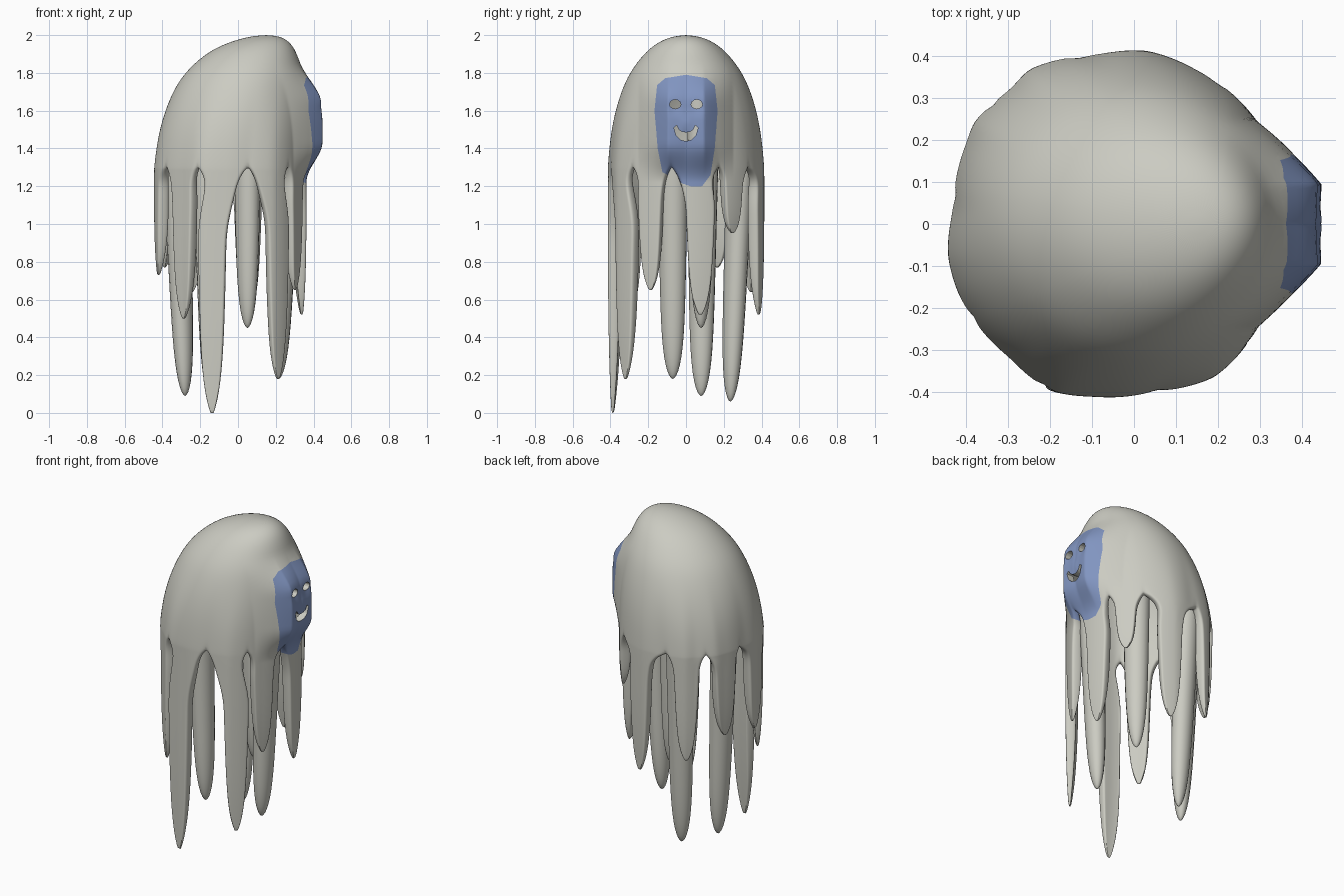
import bpy, bmesh, math
from mathutils import Vector

if "Cube" in bpy.data.objects:
    bpy.data.objects.remove(bpy.data.objects["Cube"])


def material(name, rgb):
    m = bpy.data.materials.new(name)
    m.diffuse_color = (*rgb, 1)
    m.use_nodes = True
    m.node_tree.nodes["Principled BSDF"].inputs["Base Color"].default_value = m.diffuse_color
    return m


CLOTH = material("pale_grey", (0.60, 0.60, 0.54))
FACE = material("face_blue", (0.22, 0.30, 0.53))

# dome profile: z, back x, front x, half depth
PROFILE = [(1.995, 0.08, 0.21, 0.055), (1.98, 0.01, 0.25, 0.11), (1.95, -0.08, 0.285, 0.165),
           (1.9, -0.175, 0.313, 0.225), (1.8, -0.285, 0.347, 0.30), (1.7, -0.345, 0.362, 0.343),
           (1.6, -0.387, 0.367, 0.373), (1.5, -0.416, 0.367, 0.393), (1.4, -0.434, 0.364, 0.405),
           (1.3, -0.445, 0.362, 0.412)]
# uneven folds of the hem: angle, radius factor
FOLDS = [(0, 1), (28, 1.025), (46, 1.02), (63, 1.01), (80, 1.02), (98, 0.985), (120, 1.035), (129, 1.0),
         (145, 1.03), (152, 1.005), (175, 0.97), (190, 1.015), (203, 1.02), (231, 1.0), (248, 1.045),
         (262, 1.01), (283, 0.995), (303, 1.06), (312, 1.05), (330, 1.02), (360, 1)]
# drips: start angle, end angle, tip angle, tip height
DRIPS = [(-11, 25, 11, 0.52), (25, 53, 38, 0.95), (53, 104, 76, 0.52), (104, 137, 121, 0.64),
         (137, 170, 155, 0.77), (170, 213, 192, 0.73), (213, 245, 230, 0.50), (245, 284, 256, 0.0),
         (284, 318, 309, 0.18), (318, 349, 332, 0.65)]
K, ROWS = 8, 16      # columns and rows of one drip


def smooth(a, b, v):
    t = max(0, min(1, (v - a) / (b - a)))
    return t * t * (3 - 2 * t)


def lerp_table(table, v):
    for (a, fa), (b, fb) in zip(table, table[1:]):
        if v <= b:
            return fa + (fb - fa) * (v - a) / (b - a)
    return table[-1][1]


def ring_point(level, deg, z, shrink=1):
    _, back, front, half = level
    a = math.radians(deg)
    cx, rx = (back + front) / 2, (front - back) / 2
    k = shrink * (1 + (lerp_table(FOLDS, deg % 360) - 1) * (1 - smooth(1.3, 1.75, z)))
    return (cx + rx * k * math.cos(a), half * k * math.sin(a), z)


def new_object(name, bm, mats):
    me = bpy.data.meshes.new(name)
    bm.to_mesh(me)
    bm.free()
    for m in mats:
        me.materials.append(m)
    ob = bpy.data.objects.new(name, me)
    bpy.context.collection.objects.link(ob)
    return ob


def activate(ob):
    bpy.ops.object.select_all(action='DESELECT')
    bpy.context.view_layer.objects.active = ob
    ob.select_set(True)


def apply_all(ob):
    activate(ob)
    for m in list(ob.modifiers):
        bpy.ops.object.modifier_apply(modifier=m.name)


def shade(ob):
    activate(ob)
    bpy.ops.object.shade_smooth_by_angle(angle=math.radians(50))


# --- draped shell: dome rings, then one tapering strip per drip
bm = bmesh.new()
angles = [a + (b - a) * i / K for a, b, _, _ in DRIPS for i in range(K)]
N = len(angles)
pole = bm.verts.new((0.15, 0, 2.0))
rings = [[bm.verts.new(ring_point(lv, d, lv[0])) for d in angles] for lv in PROFILE]
thick = [0.75] * (1 + N * len(PROFILE))
for c in range(N):
    bm.faces.new((pole, rings[0][c], rings[0][(c + 1) % N]))
    for up, low in zip(rings, rings[1:]):
        bm.faces.new((up[c], low[c], low[(c + 1) % N], up[(c + 1) % N]))
for n, (a, b, tip_deg, tip_z) in enumerate(DRIPS):
    prev = [rings[-1][(n * K + i) % N] for i in range(K + 1)]
    sector = (b - a) / 2
    h = min(0.70 * sector, 12.5)
    for r in range(1, ROWS + 1):
        t = r / ROWS
        s = t ** 1.5 if t < 0.6 else 1 - (1 - 0.6 ** 1.5) * ((1 - t) / 0.4) ** 1.4
        z = 1.3 + (tip_z - 1.3) * s
        arch = max(0, 1 - (1.3 - z) / 0.14) ** 3              # rounded gap tops
        half = (h + (sector - h) * arch) * (1 - 0.35 * s) * max(0.04, 1 - s ** 7) ** 0.6
        mid = (a + b) / 2 + (tip_deg - (a + b) / 2) * smooth(0, 0.3, s)
        row = [bm.verts.new(ring_point(PROFILE[-1], mid + half * (2 * i / K - 1), z, 1 - 0.04 * s ** 4))
               for i in range(K + 1)]
        thick += [0.75 + 0.3 * smooth(0, 0.2, s) - 0.85 * s ** 4] * (K + 1)
        for i in range(K):
            bm.faces.new((prev[i], row[i], row[i + 1], prev[i + 1]))
        prev = row
shell = new_object("draped_shell", bm, [CLOTH, FACE])
group = shell.vertex_groups.new(name="thickness")
for i, w in enumerate(thick):
    group.add([i], min(1, w), 'REPLACE')
sol = shell.modifiers.new("thickness", 'SOLIDIFY')
sol.thickness, sol.offset, sol.vertex_group = 0.06, -1, "thickness"
sub = shell.modifiers.new("round", 'SUBSURF')
sub.levels = 2
apply_all(shell)

# --- raised face: flat mask with eye sockets and nose
RAISE = [(0, 0.07), (0.095, 0.09), (0.165, 0.046), (0.25, 0)]
for v in shell.data.vertices:
    x, y, z = v.co
    if x > 0.2 and z > 1.1:
        x += lerp_table(RAISE, abs(y)) * smooth(1.22, 1.43, z) * (1 - smooth(1.64, 1.86, z))

        def blob(cy, cz, ry, rz):
            return math.exp(-((y - cy) / ry) ** 2 - ((z - cz) / rz) ** 2)
        x += 0.010 * blob(0, 1.53, 0.03, 0.04)
        x -= 0.012 * (blob(0.057, 1.62, 0.035, 0.03) + blob(-0.057, 1.62, 0.035, 0.03))
        v.co.x = x

# stretch the drips so the longest one reaches the floor
low = min(v.co.z for v in shell.data.vertices)
for v in shell.data.vertices:
    if v.co.z < 1.2:
        v.co.z = 1.2 - (1.2 - v.co.z) * 1.2 / (1.2 - low)

# --- cut the mask outline (y, z) into the surface and colour the inside
MASK = [(0, 1.79), (-0.11, 1.772), (-0.153, 1.735), (-0.167, 1.6), (-0.15, 1.4), (-0.125, 1.275),
        (-0.02, 1.215), (0.03, 1.198), (0.085, 1.2), (0.13, 1.26), (0.152, 1.4), (0.167, 1.6),
        (0.153, 1.735), (0.11, 1.772)]
EDGES = [(Vector((0, *p)), Vector((0, p[1] - q[1], q[0] - p[0])).normalized())
         for p, q in zip(MASK, MASK[1:] + MASK[:1])]          # point and inward normal
bm = bmesh.new()
bm.from_mesh(shell.data)
for co, no in EDGES:
    near = []
    for f in bm.faces:
        c = f.calc_center_median()
        if c.x > 0.2 and abs(c.y) < 0.19 and 1.17 < c.z < 1.82 and all((c - o).dot(m) > -0.02 for o, m in EDGES):
            near.append(f)
    geom = list({e for f in near for e in f.edges}) + list({v for f in near for v in f.verts}) + near
    bmesh.ops.bisect_plane(bm, geom=geom, dist=0.0005, plane_co=co, plane_no=no)
for f in bm.faces:
    c = f.calc_center_median()
    if c.x > 0.2 and all((c - o).dot(m) > 0 for o, m in EDGES):
        f.material_index = 1
bm.to_mesh(shell.data)
bm.free()


# --- eye and mouth openings
def prism(bm, pts):
    a = [bm.verts.new((0.25, y, z)) for y, z in pts]
    b = [bm.verts.new((0.6, y, z)) for y, z in pts]
    n = len(pts)
    bm.faces.new(a)
    bm.faces.new(b)
    for i in range(n):
        bm.faces.new((a[i], a[(i + 1) % n], b[(i + 1) % n], b[i]))


bm = bmesh.new()
for side in (-1, 1):
    prism(bm, [(side * 0.057 + 0.03 * math.cos(k * math.tau / 12),
                1.632 + (0.027 if k < 7 else 0.022) * math.sin(k * math.tau / 12)) for k in range(12)])
smile = [(0, 1.438), (0.03, 1.446), (0.052, 1.468), (0.064, 1.51), (0.05, 1.522), (0.036, 1.497), (0.018, 1.487)]
prism(bm, smile + [(0, 1.485)] + [(-y, z) for y, z in reversed(smile[1:])])
bmesh.ops.recalc_face_normals(bm, faces=bm.faces[:])
cutter = new_object("opening_cutter", bm, [CLOTH])
cutter.hide_render = True
cut = shell.modifiers.new("openings", 'BOOLEAN')
cut.operation, cut.object, cut.solver = 'DIFFERENCE', cutter, 'EXACT'
apply_all(shell)
bpy.data.objects.remove(cutter)
shade(shell)

# --- long inner drips hanging inside the shell: root point, tip point
INNER = [((-0.33, 0.09, 1.42), (-0.28, 0.08, 0.09)), ((-0.16, 0.29, 1.42), (-0.135, 0.235, 0.06)),
         ((0.26, -0.07, 1.42), (0.215, -0.07, 0.18)), ((0.05, 0.08, 1.88), (0.05, 0.08, 0.45))]
for n, (top, tip) in enumerate(INNER):
    bm = bmesh.new()
    top, tip = Vector(top), Vector(tip)
    out = Vector((tip.x + 0.04, tip.y, 0)).normalized()
    across = Vector((-out.y, out.x, 0))
    prev, steps, sides = None, 18, 16
    for r in range(steps + 1):
        s = math.sin(r / steps * math.pi / 2)
        c = top.lerp(tip, s)
        w = (0.085 - 0.025 * s) * max(0.0004, 1 - s ** 9) ** 0.55
        ring = [bm.verts.new(c + across * w * math.cos(k * math.tau / sides)
                             + out * 0.85 * w * math.sin(k * math.tau / sides)) for k in range(sides)]
        if prev:
            for k in range(sides):
                j = (k + 1) % sides
                bm.faces.new((prev[k], prev[j], ring[j], ring[k]))
        else:
            bm.faces.new(ring)
        prev = ring
    bm.faces.new(prev)
    bmesh.ops.recalc_face_normals(bm, faces=bm.faces[:])
    shade(new_object(f"inner_drip_{n + 1}", bm, [CLOTH]))
